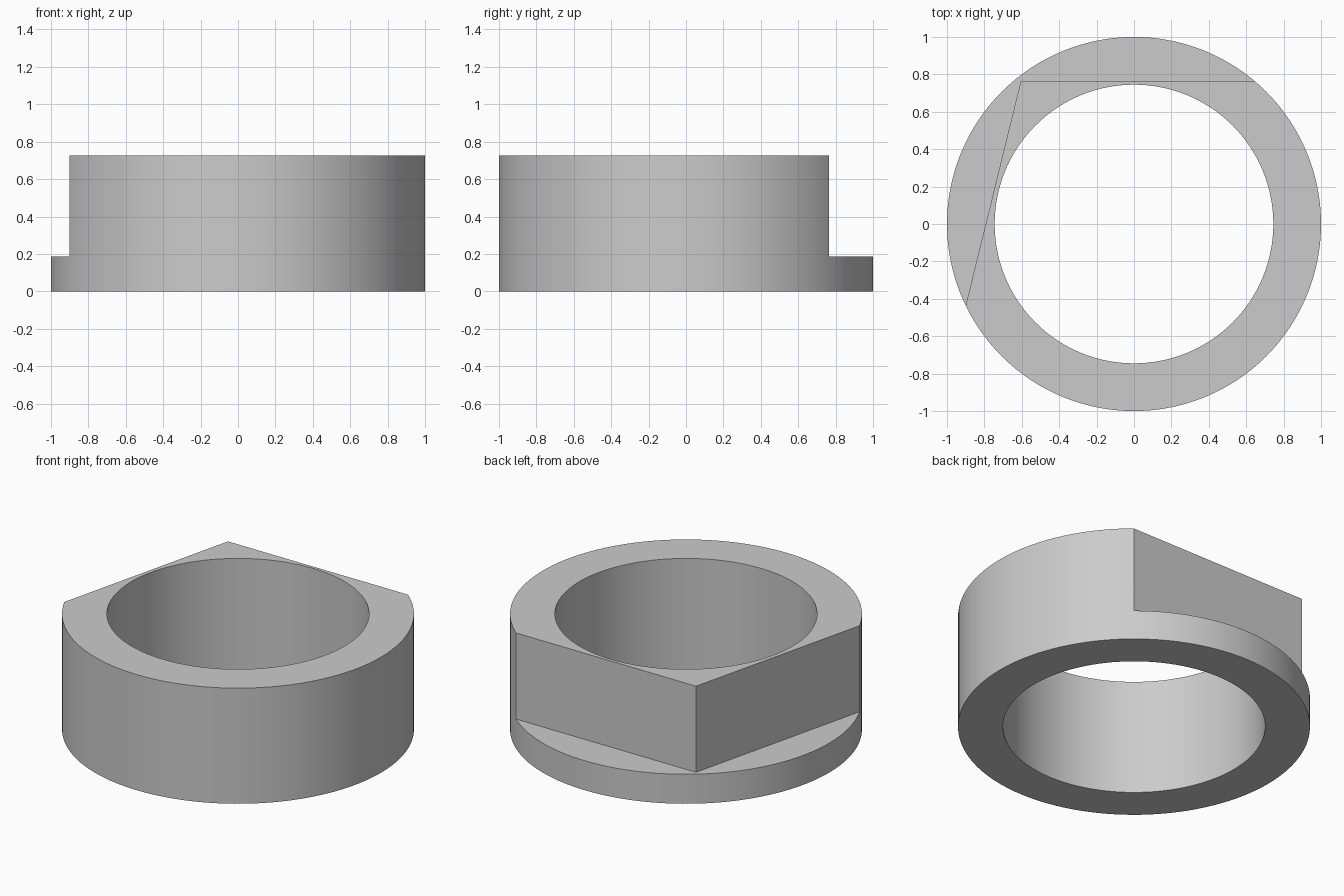
import bpy
import bmesh
import math
from mathutils import Matrix

OUTER, INNER, HEIGHT, LEDGE = 1.0, 0.745, 0.725, 0.185
SEGMENTS = 128
# Each flat: direction of its outward normal in degrees, distance from the axis
FLATS = [(90, 0.765), (166.2, 0.77)]

if "Cube" in bpy.data.objects:
    bpy.data.objects.remove(bpy.data.objects["Cube"], do_unlink=True)

grey = bpy.data.materials.new("plain grey")
grey.use_nodes = True
colour = (0.6, 0.6, 0.6, 1)
grey.diffuse_color = colour
grey.node_tree.nodes["Principled BSDF"].inputs["Base Color"].default_value = colour


def add_object(name, bm):
    bmesh.ops.recalc_face_normals(bm, faces=bm.faces[:])
    mesh = bpy.data.meshes.new(name)
    bm.to_mesh(mesh)
    bm.free()
    mesh.materials.append(grey)
    obj = bpy.data.objects.new(name, mesh)
    bpy.context.scene.collection.objects.link(obj)
    return obj


# Ring body: a rectangular section swept around the axis
bm = bmesh.new()
section = [(INNER, 0), (OUTER, 0), (OUTER, HEIGHT), (INNER, HEIGHT)]
verts = [bm.verts.new((r, 0, z)) for r, z in section]
edges = [bm.edges.new((verts[i - 1], verts[i])) for i in range(4)]
bmesh.ops.spin(bm, geom=verts + edges, cent=(0, 0, 0), axis=(0, 0, 1),
               angle=math.tau, steps=SEGMENTS, use_merge=True)
bmesh.ops.remove_doubles(bm, verts=bm.verts[:], dist=0.0001)
ring = add_object("ring_body", bm)

bpy.ops.object.select_all(action='DESELECT')
bpy.context.view_layer.objects.active = ring
ring.select_set(True)

# Flats cut into the wall above the base flange
for angle, distance in FLATS:
    bm = bmesh.new()
    bmesh.ops.create_cube(bm, size=1)
    bmesh.ops.transform(bm, verts=bm.verts[:], matrix=(
        Matrix.Rotation(math.radians(angle), 4, 'Z')
        @ Matrix.Translation((distance + 0.5, 0, LEDGE + 0.5))
        @ Matrix.Diagonal((1, 3, 1, 1))))
    cutter = add_object("flat_cutter", bm)
    cutter.hide_render = True
    cut = ring.modifiers.new("flat", 'BOOLEAN')
    cut.operation = 'DIFFERENCE'
    cut.solver = 'EXACT'
    cut.object = cutter
    bpy.ops.object.modifier_apply(modifier=cut.name)
    bpy.data.objects.remove(cutter, do_unlink=True)

bpy.ops.object.shade_smooth_by_angle(angle=math.radians(25))
